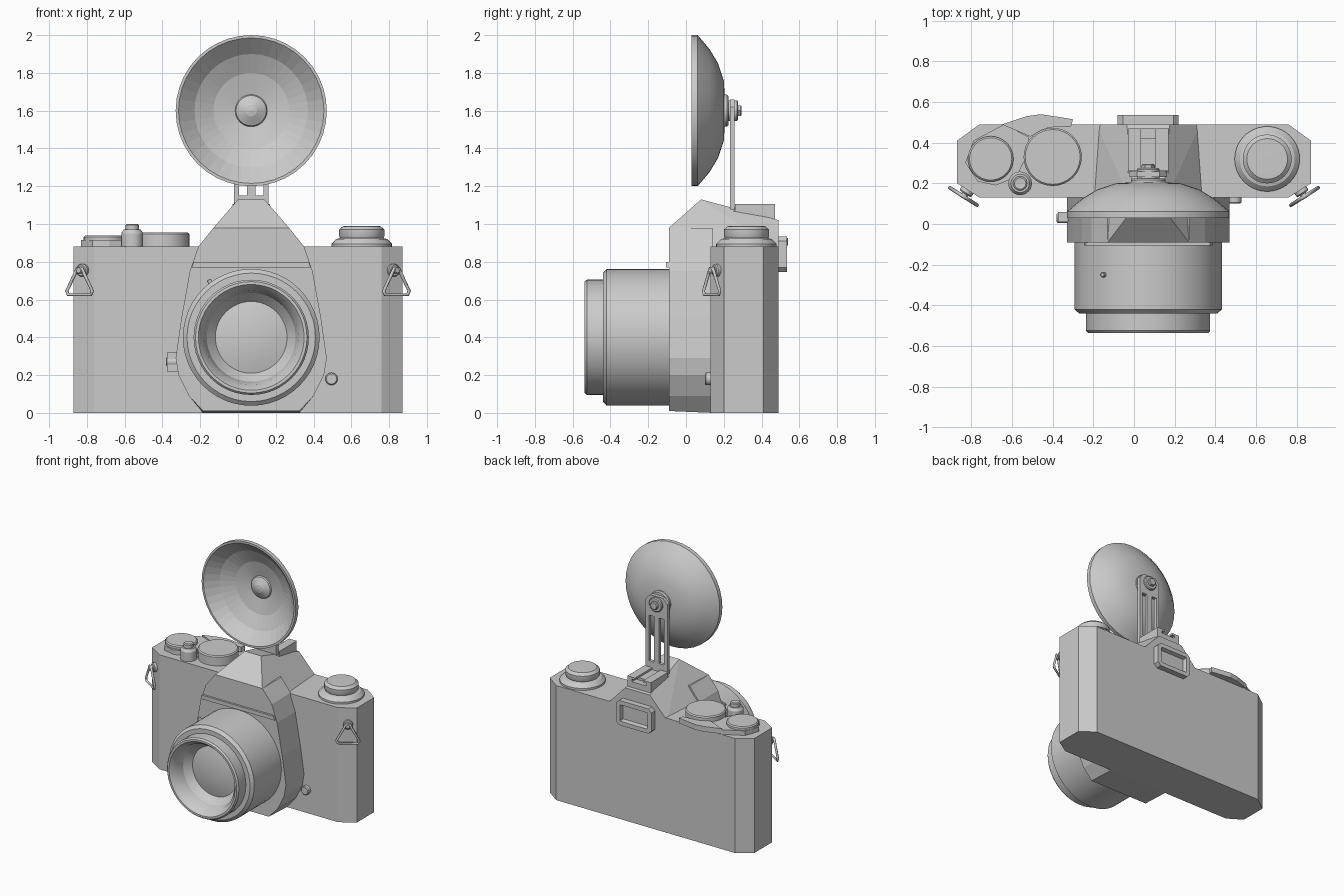
import bpy, bmesh, math
from mathutils import Vector

cube = bpy.data.objects.get("Cube")
if cube:
    bpy.data.objects.remove(cube, do_unlink=True)

grey = bpy.data.materials.new("light grey")
grey.use_nodes = True
COLOUR = (0.6, 0.6, 0.6, 1)
grey.diffuse_color = COLOUR
grey.node_tree.nodes["Principled BSDF"].inputs["Base Color"].default_value = COLOUR

CX = 0.07        # shared centre line of lens, prism and flash
LENS_Z = 0.4


def finish(name, bm, smooth=False):
    bmesh.ops.remove_doubles(bm, verts=bm.verts, dist=1e-5)
    bmesh.ops.recalc_face_normals(bm, faces=bm.faces)
    mesh = bpy.data.meshes.new(name)
    bm.to_mesh(mesh)
    bm.free()
    ob = bpy.data.objects.new(name, mesh)
    bpy.context.collection.objects.link(ob)
    mesh.materials.append(grey)
    if smooth:
        bpy.ops.object.select_all(action='DESELECT')
        ob.select_set(True)
        bpy.context.view_layer.objects.active = ob
        bpy.ops.object.shade_smooth_by_angle(angle=math.radians(28))
    return ob


def lathe(name, profile, origin, axis=(0, 0, 1), n=40):
    """Spin (radius, height) points around an axis."""
    bm = bmesh.new()
    rot = Vector(axis).to_track_quat('Z', 'Y')
    rings = []
    for r, h in profile:
        ring = []
        for i in range(n):
            a = math.tau * i / n
            p = Vector((r * math.cos(a), r * math.sin(a), h))
            ring.append(bm.verts.new(rot @ p + Vector(origin)))
        rings.append(ring)
    for a, b in zip(rings, rings[1:]):
        for i in range(n):
            j = (i + 1) % n
            bm.faces.new((a[i], a[j], b[j], b[i]))
    return finish(name, bm, True)


def disc(name, r, h, origin, axis=(0, 0, 1), edge=0.008, n=32):
    """Solid cylinder with a small chamfer on its outer end."""
    return lathe(name, [(0, 0), (r, 0), (r, h - edge), (r - edge, h), (0, h)], origin, axis, n)


def extrude(name, outline, start, end, axis='z', smooth=False):
    """Extrude an outline: (x, y) along z, or (x, z) along y."""
    bm = bmesh.new()
    put = (lambda a, b, t: (a, b, t)) if axis == 'z' else (lambda a, b, t: (a, t, b))
    face = bm.faces.new([bm.verts.new(put(a, b, start)) for a, b in outline])
    res = bmesh.ops.extrude_face_region(bm, geom=[face])
    move = Vector(put(0, 0, end - start))
    verts = [v for v in res["geom"] if isinstance(v, bmesh.types.BMVert)]
    bmesh.ops.translate(bm, verts=verts, vec=move)
    return finish(name, bm, smooth)


def box(name, x, y, z):
    return extrude(name, [(x[0], y[0]), (x[1], y[0]), (x[1], y[1]), (x[0], y[1])], z[0], z[1])


# Camera body with cut corners
half = [(0.76, 0.13), (0.87, 0.2), (0.87, 0.41), (0.76, 0.49)]
extrude("body", half + [(-x, y) for x, y in reversed(half)], 0, 0.88)

# Lens housing in front of the body, symmetric about the lens axis
side = [(0.255, 0.01), (0.33, 0.09), (0.385, 0.2), (0.4, 0.29), (0.37, 0.5),
        (0.325, 0.75), (0.28, 0.88), (0.2, 0.98)]
outline = [(CX + x, z) for x, z in side] + [(CX - x, z) for x, z in reversed(side)]
housing = extrude("lens_housing", outline, -0.09, 0.14, 'y')
for v in housing.data.vertices:
    if v.co.z < 0.02 and v.co.y > 0:
        v.co.z = 0

# Viewfinder prism as a convex hull, mirrored about the centre line
bm = bmesh.new()
for x, y, z in [(0.2, -0.09, 0.98), (0.28, -0.09, 0.88), (0.07, 0.08, 1.13),
                (0.105, 0.49, 1.02), (0.255, 0.49, 0.86), (0.28, 0.14, 0.86)]:
    for s in (-1, 1):
        bm.verts.new((CX + s * x, y, z))
bmesh.ops.convex_hull(bm, input=bm.verts)
bmesh.ops.dissolve_limit(bm, angle_limit=0.02, verts=bm.verts, edges=bm.edges)
finish("prism", bm)

# Thin ledge above the lens
extrude("front_ledge", [(-0.245, 0.77), (0.385, 0.77), (0.375, 0.8), (-0.235, 0.8)],
        -0.105, -0.08, 'y')

# Lens barrel with front ring, recess and domed glass
lathe("lens", [(0, 0), (0.362, 0), (0.362, 0.34), (0.34, 0.36), (0.305, 0.36),
               (0.305, 0.445), (0.295, 0.457), (0.28, 0.457), (0.25, 0.42),
               (0.235, 0.35), (0.19, 0.3), (0.13, 0.315), (0.065, 0.323), (0, 0.326)],
      (CX, -0.08, LENS_Z), (0, -1, 0), 48)
disc("lens_dot", 0.012, 0.03, (-0.14, -0.25, 0.68), (-0.5, 0, 0.8), 0.003, 12)

# Lens release on the housing side, and small front button
box("release_lever", (-0.375, -0.3), (0.01, 0.06), (0.22, 0.32))
disc("release_pin", 0.025, 0.06, (-0.32, 0.03, 0.27), (-1, 0, 0), 0.005, 16)
disc("front_button", 0.033, 0.035, (0.495, 0.135, 0.18), (0, -1, 0), 0.006, 20)

# Eyepiece: chamfered frame with a sunken window
cx, cz, w, h, c = CX, 0.84, 0.15, 0.095, 0.025
frame = []
for sx, sz in [(1, 1), (-1, 1), (-1, -1), (1, -1)]:
    pair = [(cx + sx * w, cz + sz * (h - c)), (cx + sx * (w - c), cz + sz * h)]
    frame += pair if sx * sz > 0 else pair[::-1]
eyepiece = extrude("eyepiece", frame, 0.48, 0.535, 'y')
bm = bmesh.new()
bm.from_mesh(eyepiece.data)
back = [f for f in bm.faces if f.normal.y > 0.9]
bmesh.ops.inset_region(bm, faces=back, thickness=0.035, depth=0)
bmesh.ops.inset_region(bm, faces=back, thickness=0.008, depth=-0.03)
bm.to_mesh(eyepiece.data)
bm.free()

# Accessory shoe on the sloping prism top
box("shoe_base", (CX - 0.1, CX + 0.1), (0.25, 0.47), (1.01, 1.07))
for s, label in ((-1, "right"), (1, "left")):
    xs = sorted((CX + s * 0.06, CX + s * 0.1))
    box("shoe_rail_" + label, xs, (0.26, 0.47), (1.06, 1.09))
    lip = sorted((CX + s * 0.035, CX + s * 0.1))
    box("shoe_lip_" + label, lip, (0.26, 0.47), (1.09, 1.105))
box("flash_foot", (CX - 0.055, CX + 0.055), (0.23, 0.42), (1.07, 1.088))

# Slotted flash bracket
Y = (0.232, 0.258)
for x, label in ((-0.078, "right"), (0, "middle"), (0.078, "left")):
    hw = 0.022 if x == 0 else 0.014
    box("bracket_bar_" + label, (CX + x - hw, CX + x + hw), Y, (1.14, 1.52))
box("bracket_base", (CX - 0.092, CX + 0.092), Y, (1.06, 1.15))
extrude("bracket_top", [(CX - 0.092, 1.5), (CX + 0.092, 1.5), (CX + 0.092, 1.62),
                        (CX + 0.055, 1.66), (CX - 0.055, 1.66), (CX - 0.092, 1.62)],
        Y[0], Y[1], 'y')

# Flash dish with central bulb, smooth outside and faceted inside
dish = lathe("flash_dish", [(0, 0.145), (0.03, 0.15), (0.08, 0.175), (0.085, 0.185), (0.2, 0.16),
                            (0.3, 0.11), (0.385, 0.03), (0.4, 0.03), (0.4, 0.062),
                            (0.325, 0.125), (0.25, 0.17), (0.16, 0.2), (0, 0.21)],
             (CX, 0, 1.6), (0, 1, 0), 40)
for p in dish.data.polygons:
    if p.normal.y < 0:
        p.use_smooth = False
disc("dish_hub", 0.085, 0.025, (CX, 0.2, 1.6), (0, 1, 0))
disc("dish_bolt_washer", 0.055, 0.065, (CX, 0.21, 1.6), (0, 1, 0), 0.006)
disc("dish_bolt", 0.033, 0.085, (CX, 0.21, 1.6), (0, 1, 0), 0.006, 6)

# Rewind knob
lathe("rewind_knob", [(0, 0), (0.16, 0), (0.16, 0.02), (0.135, 0.045), (0.115, 0.05),
                      (0.12, 0.06), (0.12, 0.095), (0.1, 0.113), (0, 0.115)],
      (0.655, 0.32, 0.875))

# Film advance lever, its plate, dials and shutter button
extrude("advance_plate", [(-0.83, 0.3), (-0.77, 0.21), (-0.68, 0.19), (-0.58, 0.23), (-0.52, 0.35),
                          (-0.52, 0.43), (-0.64, 0.49), (-0.79, 0.41)], 0.87, 0.915)
extrude("advance_lever", [(-0.65, 0.49), (-0.51, 0.43), (-0.42, 0.475), (-0.31, 0.48), (-0.3, 0.515),
                          (-0.36, 0.525), (-0.46, 0.54), (-0.53, 0.53)], 0.885, 0.925)
disc("advance_dial", 0.112, 0.065, (-0.705, 0.32, 0.875))
disc("speed_dial", 0.143, 0.08, (-0.4, 0.33, 0.875))
lathe("shutter_button", [(0, 0), (0.058, 0), (0.058, 0.075), (0.045, 0.095), (0.035, 0.095),
                         (0.035, 0.12), (0.028, 0.125), (0, 0.12)], (-0.56, 0.2, 0.875), n=24)

# Strap lugs and triangular rings on the cut front corners
for s, label in ((-1, "right"), (1, "left")):
    along = Vector((s * 0.11, 0.07, 0)).normalized()
    out = Vector((s * 0.07, -0.11, 0)).normalized()
    mid = Vector((s * 0.82, 0.165, 0.755))
    disc("strap_lug_" + label, 0.034, 0.025, mid - out * 0.005, out, 0.006, 16)
    disc("strap_pin_" + label, 0.018, 0.045, mid, out, 0.004, 12)
    curve = bpy.data.curves.new("strap_ring_" + label, 'CURVE')
    curve.dimensions = '3D'
    curve.bevel_depth = 0.009
    curve.bevel_resolution = 1
    spline = curve.splines.new('POLY')
    pts = [(-0.015, 0.01), (0.015, 0.01), (0.03, -0.02), (0.08, -0.11), (0.07, -0.13),
           (-0.07, -0.13), (-0.08, -0.11), (-0.03, -0.02)]
    spline.points.add(len(pts) - 1)
    for sp, (u, z) in zip(spline.points, pts):
        sp.co = (*(mid + along * u + out * 0.035 + Vector((0, 0, z))), 1)
    spline.use_cyclic_u = True
    curve.materials.append(grey)
    ring = bpy.data.objects.new("strap_ring_" + label, curve)
    bpy.context.collection.objects.link(ring)
